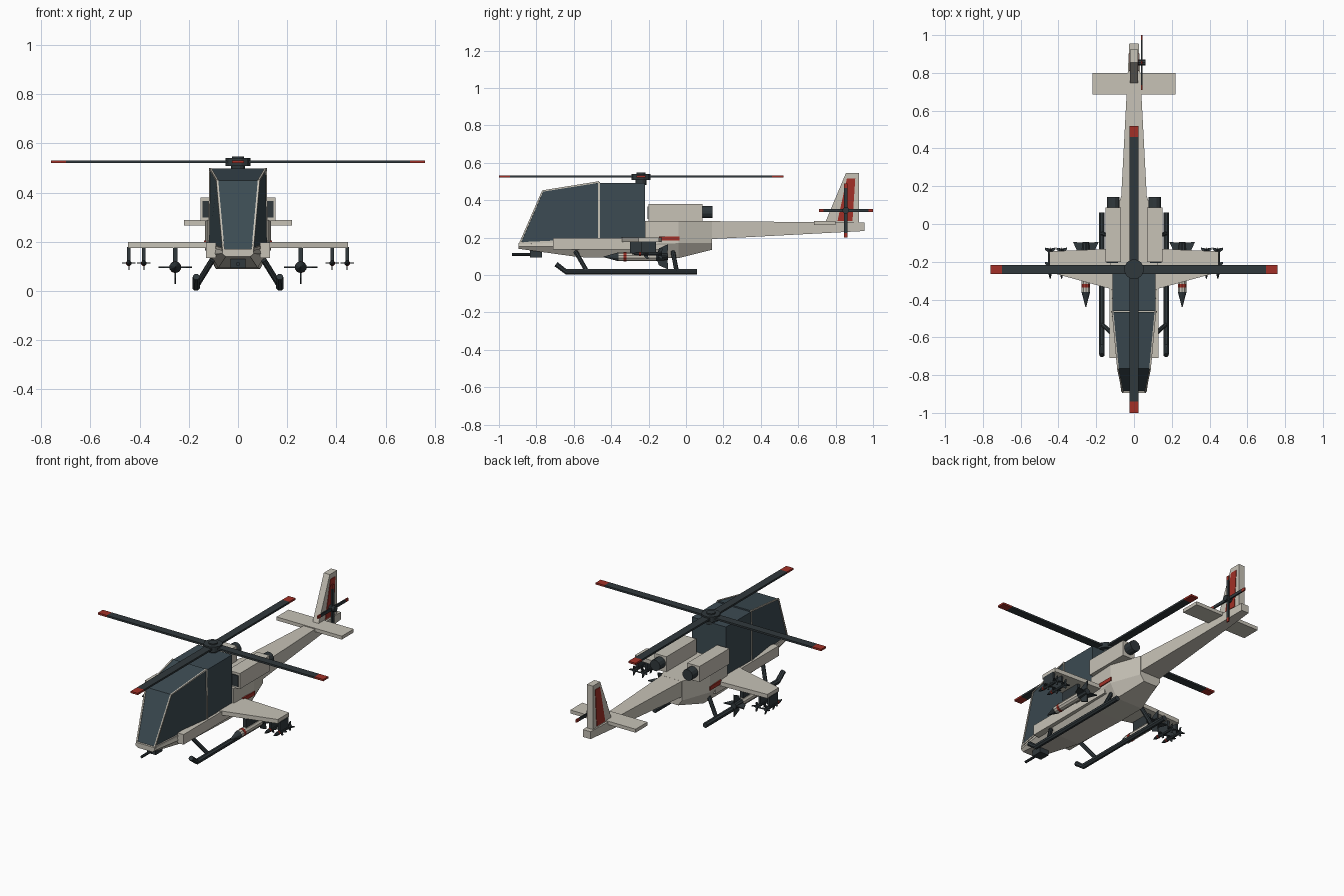
import bpy, bmesh, math
from mathutils import Vector, Matrix

if "Cube" in bpy.data.objects:
    bpy.data.objects.remove(bpy.data.objects["Cube"])


def material(name, r, g, b):
    m = bpy.data.materials.new(name)
    m.diffuse_color = (r, g, b, 1)
    m.use_nodes = True
    m.node_tree.nodes["Principled BSDF"].inputs["Base Color"].default_value = m.diffuse_color
    return m


BEIGE = material("beige_paint", .57, .54, .47)
DARK = material("dark_metal", .03, .04, .045)
GLASS = material("tinted_glass", .045, .07, .085)
RED = material("red_paint", .36, .03, .02)


def finish(name, bm, mat):
    bmesh.ops.recalc_face_normals(bm, faces=bm.faces[:])
    me = bpy.data.meshes.new(name)
    bm.to_mesh(me)
    bm.free()
    me.materials.append(mat)
    ob = bpy.data.objects.new(name, me)
    bpy.context.collection.objects.link(ob)
    return ob


def loft(name, rings, mat):
    """Skin between closed rings of points, with end caps."""
    bm = bmesh.new()
    vs = [[bm.verts.new(p) for p in r] for r in rings]
    n = len(vs[0])
    for a, b in zip(vs, vs[1:]):
        for i in range(n):
            j = (i + 1) % n
            bm.faces.new((a[i], a[j], b[j], b[i]))
    bm.faces.new(vs[0][::-1])
    bm.faces.new(vs[-1])
    return finish(name, bm, mat)


def box(name, x, y, z, mat):
    return loft(name, [[(a, y[0], z[0]), (a, y[1], z[0]), (a, y[1], z[1]), (a, y[0], z[1])] for a in x], mat)


def plate(name, yz, x, mat):
    """Side profile extruded across x."""
    return loft(name, [[(a, y, z) for y, z in yz] for a in x], mat)


def rod(name, path, mat, n=10):
    """Round part through a list of (point, radius)."""
    pts = [Vector(p) for p, r in path]
    rings = []
    for i, (p, r) in enumerate(path):
        d = (pts[min(i + 1, len(pts) - 1)] - pts[max(i - 1, 0)]).normalized()
        q = d.to_track_quat('Z', 'Y')
        rings.append([pts[i] + q @ Vector((r * math.cos(t), r * math.sin(t), 0))
                      for t in (math.tau * (k + .5) / n for k in range(n))])
    return loft(name, rings, mat)


def fins(name, x, z, prof, th, mat):
    """Four crossed fins; prof is (y, distance from axis)."""
    for k in range(4):
        ob = plate(name, prof, (-th, th), mat)
        ob.data.transform(Matrix.Translation((x, 0, z)) @ Matrix.Rotation(k * math.pi / 2, 4, 'Y'))


# hull: y, top / middle / bottom half widths, bottom / middle / top heights
hull = [(-.895, .062, .064, .05, .14, .152, .17), (-.57, .105, .115, .08, .095, .15, .195),
        (-.22, .125, .13, .09, .09, .165, .20), (-.04, .135, .135, .09, .09, .17, .20),
        (.14, .07, .07, .045, .135, .17, .22)]
loft("hull", [[(-c, y, d), (c, y, d), (b, y, e), (a, y, f), (-a, y, f), (-b, y, e)]
              for y, a, b, c, d, e, f in hull], BEIGE)
loft("engine_deck", [[(-w, y, .19), (w, y, .19), (w, y, .288), (-w, y, .288)]
                     for y, w in ((-.22, .125), (-.04, .135), (.14, .07))], BEIGE)
loft("tail_boom", [[(-w, y, a), (w, y, a), (w, y, b), (-w, y, b)]
                   for y, w, a, b in ((.1, .07, .19, .288), (.955, .025, .235, .28))], BEIGE)

# cockpit glass and rear cabin
loft("canopy", [[(-a, y0, z0), (a, y0, z0), (b, y1, z1), (-b, y1, z1)]
                for a, y0, z0, b, y1, z1 in ((.06, -.885, .168, .085, -.765, .45),
                                             (.118, -.465, .185, .113, -.465, .498))], GLASS)
box("rear_cabin", (-.115, .115), (-.46, -.22), (.185, .493), GLASS)
for s in (-1, 1):
    rod("canopy_frame", [((s * .06, -.887, .17), .006), ((s * .085, -.766, .449), .006),
                         ((s * .113, -.465, .497), .006)], BEIGE, 4)
    rod("door_frame", [((s * .117, -.465, .185), .006), ((s * .113, -.465, .498), .006)], BEIGE, 4)
    rod("canopy_sill", [((s * .062, -.887, .17), .008), ((s * .118, -.465, .188), .008)], BEIGE, 4)

# main rotor
C = Vector((0, -.24, 0))
rod("rotor_mast", [(C + Vector((0, 0, .48)), .03), (C + Vector((0, 0, .515)), .03)], DARK, 12)
rod("rotor_hub", [(C + Vector((0, 0, .508)), .053), (C + Vector((0, 0, .54)), .053)], DARK, 12)
rod("rotor_cap", [(C + Vector((0, 0, .53)), .025), (C + Vector((0, 0, .547)), .025)], DARK, 12)
for k in range(4):
    M = Matrix.Translation(C) @ Matrix.Rotation(k * math.pi / 2, 4, 'Z')
    for nm, x, m in (("rotor_blade", (.03, .70), DARK), ("blade_tip", (.70, .76), RED)):
        box(nm, x, (-.024, .024), (.52, .531), m).data.transform(M)

# tail fin, stabiliser and tail rotor
plate("tail_fin", [(.74, .27), (.855, .545), (.925, .545), (.925, .27)], (-.02, .02), BEIGE)
plate("fin_panel", [(.81, .288), (.86, .515), (.905, .515), (.89, .288)], (-.023, .023), RED)
box("stabiliser", (-.22, .22), (.685, .80), (.267, .288), BEIGE)
rod("tail_rotor_hub", [((.01, .855, .345), .018), ((.06, .855, .345), .018)], DARK)
for k in range(4):
    M = Matrix.Translation((.04, .855, .345)) @ Matrix.Rotation(k * math.pi / 2, 4, 'X')
    for nm, y, m in (("tail_rotor_blade", (0, .12), DARK), ("tail_blade_tip", (.12, .145), RED)):
        box(nm, (-.004, .004), y, (-.009, .009), m).data.transform(M)

# chin gun
box("gun_mount", (-.03, .03), (-.835, -.77), (.093, .13), DARK)
rod("gun_barrel", [((0, -.93, .11), .008), ((0, -.82, .11), .008)], DARK, 8)

for s in (-1, 1):
    # side fairing, engines, stripe
    box("side_fairing", (s * .09, s * .13), (-.71, -.1), (.135, .197), BEIGE)
    box("engine_nacelle", (s * .07, s * .152), (-.2, .088), (.285, .38), BEIGE)
    box("engine_intake", (s * .085, s * .145), (-.206, -.19), (.298, .366), DARK)
    rod("exhaust", [((s * .11, .07, .337), .034), ((s * .11, .142, .337), .034)], DARK, 12)
    box("red_stripe", (s * .12, s * .139), (-.145, -.035), (.183, .206), RED)

    # stub wing
    loft("stub_wing", [[(s * x, a, .175), (s * x, b, .175), (s * x, b, .2), (s * x, a, .2)]
                       for x, a, b in ((.1, -.35, -.13), (.447, -.255, -.145))], BEIGE)

    # landing skid
    rod("skid", [((s * .17, -.695, .058), .015), ((s * .17, -.64, .016), .016),
                 ((s * .17, .06, .016), .016)], DARK, 8)
    for a, b in ((-.59, -.53), (-.07, -.05)):
        rod("skid_strut", [((s * .105, a, .125), .012), ((s * .17, b, .02), .012)], DARK, 8)

    # large inner missile
    x, z = s * .255, .097
    box("missile_pylon", (x - .01, x + .01), (-.3, -.17), (.11, .18), DARK)
    rod("missile_body", [((x, -.36, z), .023), ((x, -.16, z), .023)], BEIGE)
    rod("missile_nose", [((x, -.44, z), .002), ((x, -.36, z), .024)], DARK)
    rod("missile_band", [((x, -.335, z), .0245), ((x, -.318, z), .0245)], RED)
    rod("missile_tail", [((x, -.16, z), .022), ((x, -.095, z), .018)], DARK)
    fins("missile_fin", x, z, [(-.16, 0), (-.145, .045), (-.095, .068), (-.1, 0)], .003, DARK)

    # small outer missiles
    for x in (s * .383, s * .444):
        z = .113
        box("small_pylon", (x - .007, x + .007), (-.24, -.16), (.115, .178), DARK)
        rod("small_missile", [((x, -.29, z), .002), ((x, -.26, z), .011), ((x, -.13, z), .011)], DARK, 8)
        rod("small_band", [((x, -.25, z), .0118), ((x, -.24, z), .0118)], RED, 8)
        for y in (-.235, -.16):
            fins("small_fin", x, z, [(y, 0), (y + .025, .028), (y + .035, .028), (y + .03, 0)], .002, DARK)
